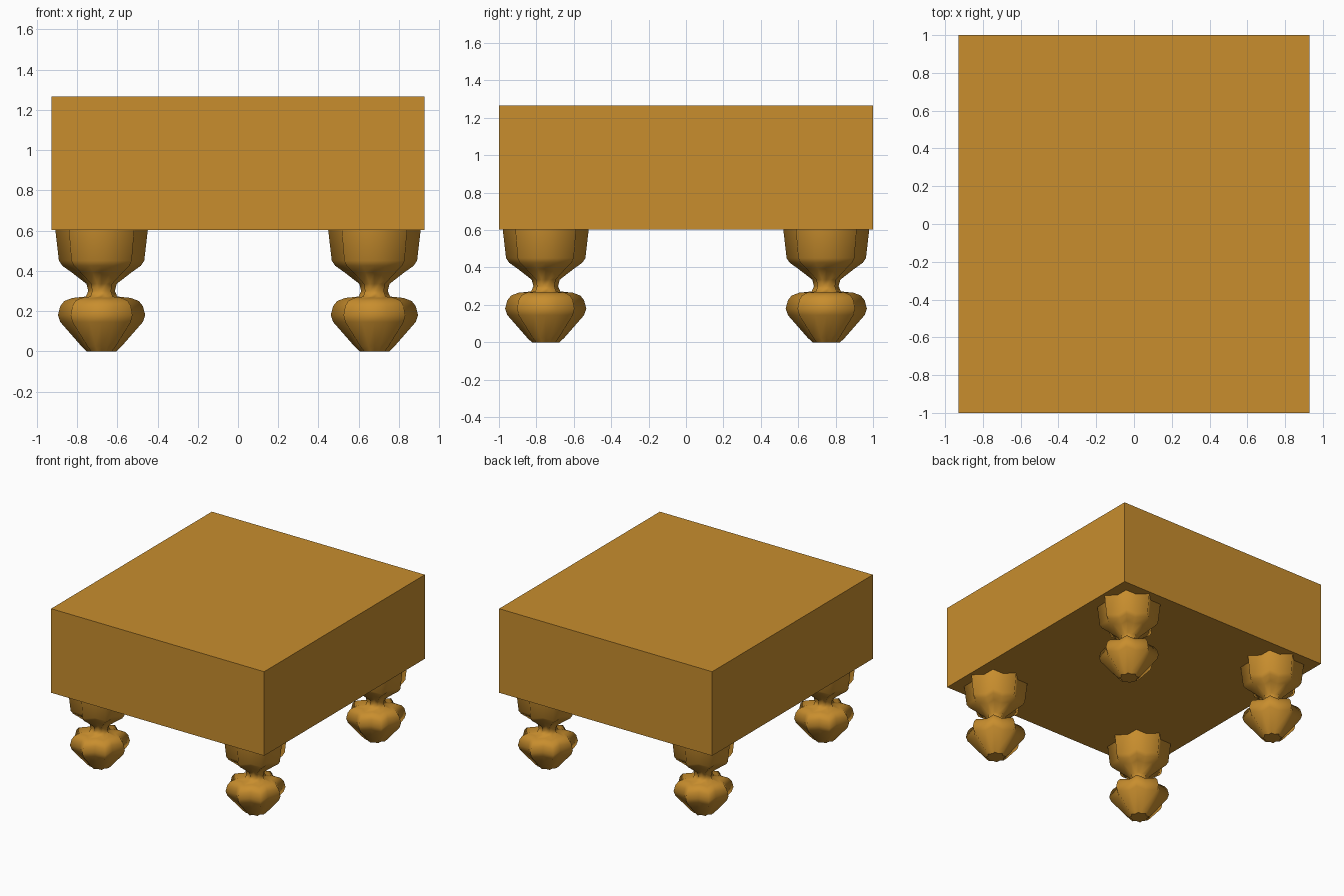
import bpy, bmesh, math

if "Cube" in bpy.data.objects:
    bpy.data.objects.remove(bpy.data.objects["Cube"])

# Single warm wood colour
wood = bpy.data.materials.new("amber wood")
wood.diffuse_color = (0.58, 0.27, 0.027, 1)
wood.use_nodes = True
wood.node_tree.nodes["Principled BSDF"].inputs["Base Color"].default_value = wood.diffuse_color

BASE_Z, TOP_Z = 0.603, 1.265
LOBES = 8
VALLEY = 0.77   # groove radius relative to lobe tip

# Turned leg profile: (radius, height)
PROFILE = [(0.074, 0.0), (0.10, 0.025), (0.205, 0.145), (0.217, 0.18),
           (0.205, 0.225), (0.185, 0.25), (0.145, 0.265), (0.078, 0.272),
           (0.066, 0.30), (0.075, 0.335), (0.15, 0.393), (0.195, 0.425),
           (0.212, 0.45), (0.23, BASE_Z + 0.002)]


def make_object(name, bm):
    bmesh.ops.recalc_face_normals(bm, faces=bm.faces)
    mesh = bpy.data.meshes.new(name)
    bm.to_mesh(mesh)
    bm.free()
    mesh.materials.append(wood)
    obj = bpy.data.objects.new(name, mesh)
    bpy.context.collection.objects.link(obj)
    return obj


def make_leg(name, x, y):
    bm = bmesh.new()
    n = LOBES * 2
    rings = []
    for r, z in PROFILE:
        ring = []
        for i in range(n):
            a = 2 * math.pi * i / n
            rr = r * (VALLEY if i % 2 else 1)
            ring.append(bm.verts.new((x + rr * math.cos(a), y + rr * math.sin(a), z)))
        rings.append(ring)
    for lo, hi in zip(rings, rings[1:]):
        for i in range(n):
            j = (i + 1) % n
            bm.faces.new((lo[i], lo[j], hi[j], hi[i])).smooth = True
    # Flat end caps with sharp rims
    for ring in (rings[0], rings[-1]):
        cap = bm.faces.new(ring)
        for e in cap.edges:
            e.smooth = False
    make_object(name, bm)


# Block body
bm = bmesh.new()
bmesh.ops.create_cube(bm, size=1)
for v in bm.verts:
    v.co.x *= 1.856
    v.co.y *= 2.0
    v.co.z = TOP_Z if v.co.z > 0 else BASE_Z
make_object("seat_block", bm)

# Four fluted legs
for sy, row in ((-1, "front"), (1, "back")):
    for sx, side in ((-1, "left"), (1, "right")):
        make_leg(f"{row}_{side}_leg", sx * 0.678, sy * 0.75)
